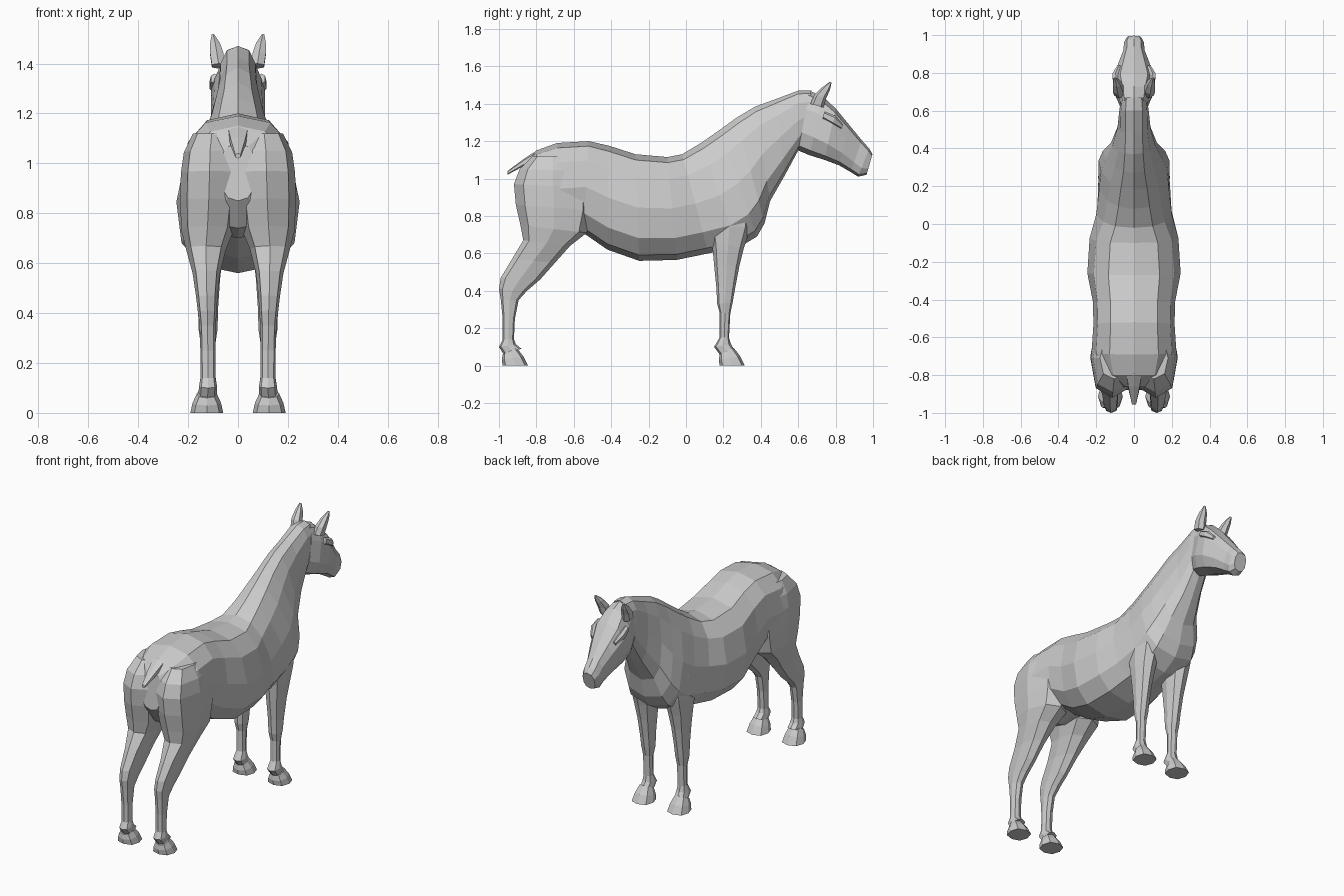
import bpy, bmesh, math


def spow(v, e):
    return math.copysign(abs(v) ** e, v)


def loft(name, sections, sides, c=0.0, e=0.8, mirror=False):
    """Skin rings; each section = (y0, z0, y1, z1, half width, [x centre], [taper])."""
    bm = bmesh.new()
    rings = []
    for s in sections:
        y0, z0, y1, z1, w = s[:5]
        cx = s[5] if len(s) > 5 else c
        taper = s[6] if len(s) > 6 else 0.0
        ring = []
        for i in range(sides):
            a = 2 * math.pi * i / sides
            t, u = spow(math.cos(a), e), spow(math.sin(a), e)
            f = (t + 1) / 2
            ring.append(bm.verts.new((cx + w * u * (1 - taper * t),
                                      y0 + (y1 - y0) * f, z0 + (z1 - z0) * f)))
        rings.append(ring)
    for a, b in zip(rings, rings[1:]):
        for i in range(sides):
            j = (i + 1) % sides
            bm.faces.new((a[i], a[j], b[j], b[i]))
    bm.faces.new(rings[0])
    bm.faces.new(rings[-1])
    bmesh.ops.recalc_face_normals(bm, faces=bm.faces)
    me = bpy.data.meshes.new(name)
    bm.to_mesh(me)
    bm.free()
    ob = bpy.data.objects.new(name, me)
    bpy.context.collection.objects.link(ob)
    if mirror:
        m = ob.modifiers.new("Mirror", 'MIRROR')
        m.use_mirror_merge = False
    return ob


# Torso and neck, rump to poll (lower point, upper point, half width)
loft("torso_and_neck", [
    (-.88, .85, -.86, 1.08, .07),
    (-.80, .74, -.80, 1.15, .19),
    (-.68, .70, -.69, 1.19, .225),
    (-.55, .71, -.52, 1.20, .215),
    (-.42, .62, -.41, 1.175, .217),
    (-.25, .56, -.27, 1.13, .247, 0, .05),
    (-.05, .565, -.10, 1.115, .235, 0, .08),
    (.12, .60, -.02, 1.13, .20, 0, .15),
    (.28, .63, .08, 1.19, .185, 0, .25),
    (.38, .69, .18, 1.26, .175, 0, .35),
    (.42, .76, .27, 1.325, .15, 0, .4),
    (.45, .88, .37, 1.385, .115, 0, .3),
    (.53, 1.02, .48, 1.425, .088, 0, .15),
    (.60, 1.15, .60, 1.47, .078),
    (.64, 1.20, .67, 1.47, .07),
], 12)

# Head, poll to muzzle
loft("head", [
    (.60, 1.15, .66, 1.47, .075),
    (.66, 1.125, .73, 1.44, .10, 0, .1),
    (.74, 1.10, .80, 1.375, .112),
    (.82, 1.07, .87, 1.29, .085),
    (.88, 1.035, .94, 1.205, .058),
    (.92, 1.01, .98, 1.16, .055),
    (.965, 1.02, .997, 1.13, .042),
], 10)

# Brow ridges over the eyes
loft("brow", [
    (.73, 1.32, .74, 1.36, .015, .095),
    (.78, 1.29, .80, 1.335, .02, .097),
    (.83, 1.265, .84, 1.29, .01, .08),
], 6, mirror=True)

# Ears
loft("ear", [
    (.665, 1.40, .735, 1.38, .03, .078),
    (.685, 1.445, .75, 1.43, .03, .085),
    (.725, 1.485, .77, 1.475, .022, .092),
    (.77, 1.518, .778, 1.512, .006, .10),
], 6, mirror=True)

# Tail dock
loft("tail", [
    (-.80, 1.10, -.79, 1.155, .045),
    (-.88, 1.06, -.86, 1.11, .033),
    (-.955, 1.02, -.955, 1.04, .012),
], 6)

# Hind legs, hip to pastern (rear point, front point, half width, x centre)
loft("hind_leg", [
    (-.82, 1.12, -.60, 1.12, .075, .105),
    (-.89, 1.05, -.53, 1.04, .105, .112),
    (-.92, .97, -.50, .95, .115, .114),
    (-.91, .86, -.50, .83, .115, .117),
    (-.885, .75, -.53, .71, .105, .122),
    (-.87, .67, -.62, .64, .080, .128),
    (-.93, .57, -.70, .55, .055, .127),
    (-.99, .47, -.78, .46, .043, .125),
    (-1.0, .41, -.85, .40, .038, .123),
    (-.99, .35, -.895, .35, .032, .122),
    (-.98, .25, -.915, .25, .030, .121),
    (-.98, .14, -.92, .14, .030, .120),
    (-1.0, .10, -.91, .115, .036, .120),
    (-.975, .06, -.88, .09, .037, .122),
], 8, mirror=True)

# Front legs, shoulder to pastern
loft("front_leg", [
    (.14, .95, .32, .97, .055, .115),
    (.12, .86, .35, .86, .070, .115),
    (.12, .75, .345, .74, .070, .118),
    (.14, .65, .31, .63, .060, .120),
    (.15, .54, .285, .53, .048, .120),
    (.162, .42, .262, .41, .040, .120),
    (.167, .33, .25, .34, .038, .120),
    (.18, .28, .237, .28, .030, .120),
    (.18, .15, .23, .15, .029, .120),
    (.15, .10, .24, .115, .036, .120),
    (.18, .06, .255, .09, .037, .122),
], 8, mirror=True)

# Hooves share one shape, shifted along y
for name, dy in (("hind_hoof", -1.16), ("front_hoof", 0.0)):
    loft(name, [
        (.18 + dy, .06, .255 + dy, .095, .040),
        (.175 + dy, .03, .29 + dy, .05, .057),
        (.18 + dy, 0, .315 + dy, 0, .066),
    ], 8, c=.125, mirror=True)
